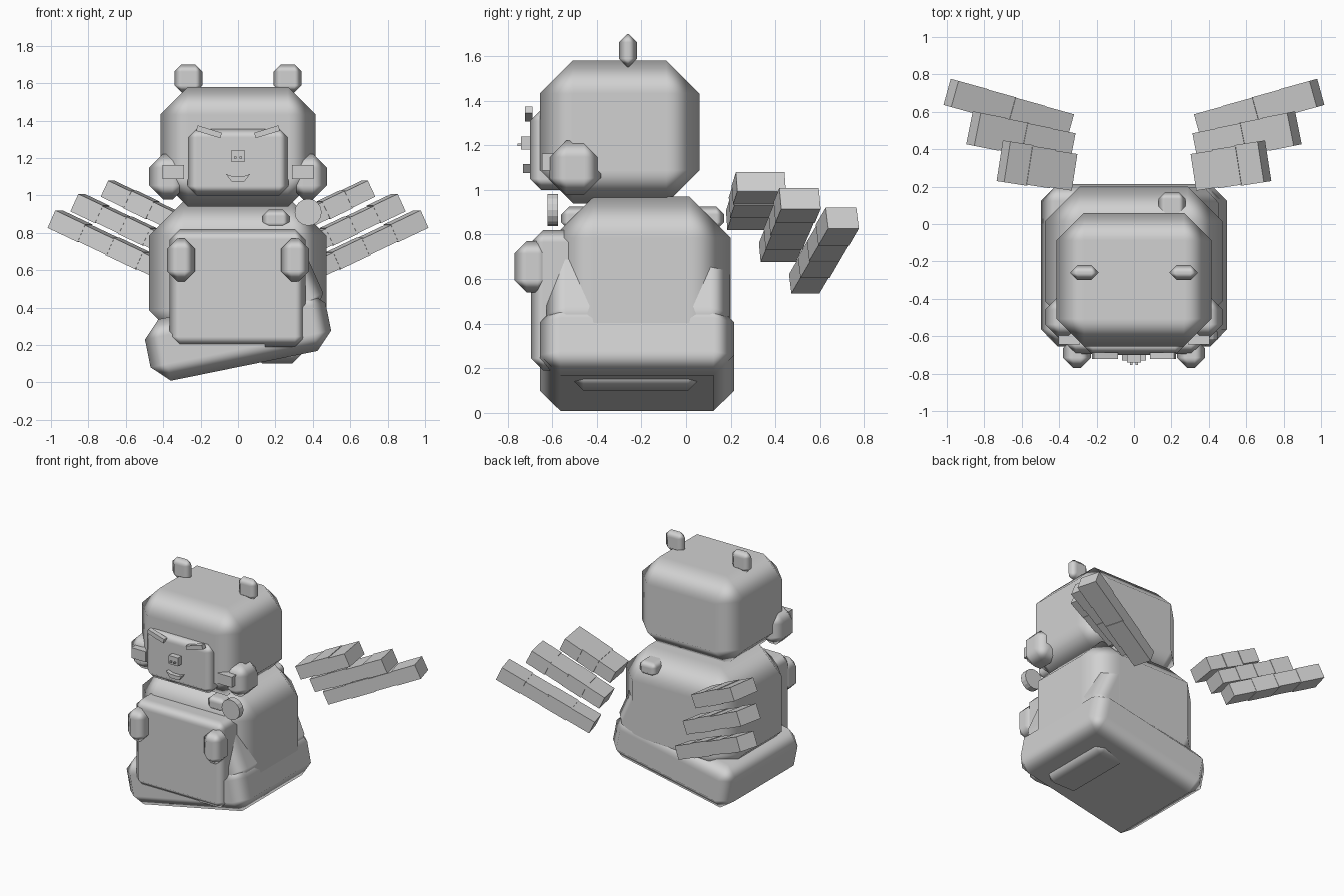
import bpy, bmesh, math
from mathutils import Vector, Matrix

if "Cube" in bpy.data.objects:
    bpy.data.objects.remove(bpy.data.objects["Cube"])

GREY = bpy.data.materials.new("plain grey")
GREY.diffuse_color = (0.64, 0.64, 0.64, 1)
GREY.use_nodes = True
GREY.node_tree.nodes["Principled BSDF"].inputs["Base Color"].default_value = GREY.diffuse_color


def finish(name, bm, matrix=None):
    me = bpy.data.meshes.new(name)
    bm.to_mesh(me)
    bm.free()
    me.materials.append(GREY)
    ob = bpy.data.objects.new(name, me)
    bpy.context.collection.objects.link(ob)
    if matrix is not None:
        ob.matrix_world = matrix
    return ob


def box(name, centre, size, chamfer=0.0, tilt=0.0, quat=None):
    """Box, optionally chamfered and softly shaded; tilt lifts its +x side."""
    bm = bmesh.new()
    bmesh.ops.create_cube(bm, size=1)
    bmesh.ops.scale(bm, vec=size, verts=bm.verts)
    if chamfer:
        for f in bm.faces:
            f.smooth = True
    rot = quat.to_matrix().to_4x4() if quat else Matrix.Rotation(math.radians(-tilt), 4, 'Y')
    ob = finish(name, bm, Matrix.Translation(centre) @ rot)
    if chamfer:
        b = ob.modifiers.new("chamfer", 'BEVEL')
        b.width = chamfer
        b.segments = 1
        b.limit_method = 'NONE'
        b.harden_normals = True
    return ob


def span(name, x, y, z, chamfer=0.0):
    """Box given by its ranges."""
    r = (x, y, z)
    return box(name, [(a + b) / 2 for a, b in r], [b - a for a, b in r], chamfer)


def extrude(name, pts, y0, y1):
    """Front outline (x, z) given thickness along y."""
    bm = bmesh.new()
    f = bm.faces.new([bm.verts.new((x, y0, z)) for x, z in pts])
    g = bmesh.ops.extrude_face_region(bm, geom=[f])
    vs = [v for v in g["geom"] if isinstance(v, bmesh.types.BMVert)]
    bmesh.ops.translate(bm, vec=(0, y1 - y0, 0), verts=vs)
    bmesh.ops.recalc_face_normals(bm, faces=bm.faces)
    return finish(name, bm)


# Head and face
span("head", (-0.415, 0.415), (-0.655, 0.06), (0.94, 1.58), 0.148)
span("muzzle", (-0.27, 0.27), (-0.70, -0.50), (1.0, 1.36), 0.05)
span("nose", (-0.037, 0.037), (-0.74, -0.69), (1.18, 1.24))
arc = [(-0.065, 1.115), (-0.035, 1.075), (0.035, 1.075), (0.065, 1.115),
       (0.03, 1.102), (-0.03, 1.102)]
extrude("mouth", arc, -0.73, -0.69)

for s, side in ((-1, "left"), (1, "right")):
    box(f"ear_{side}", (s * 0.265, -0.26, 1.625), (0.15, 0.08, 0.15), 0.038)
    box(f"brow_{side}", (s * 0.155, -0.705, 1.34), (0.135, 0.035, 0.03), tilt=s * 17)
    box(f"nostril_{side}", (s * 0.015, -0.745, 1.203), (0.012, 0.02, 0.012))
    box(f"cheek_{side}", (s * 0.375, -0.497, 1.1), (0.2, 0.23, 0.245), 0.075)
    box(f"cheek_block_{side}", (s * 0.345, -0.605, 1.125), (0.115, 0.08, 0.075))
    box(f"paw_{side}", (s * 0.305, -0.69, 0.655), (0.15, 0.16, 0.23), 0.055)

# Body, belly panel and tilted seat
span("body", (-0.475, 0.472), (-0.60, 0.20), (0.2, 0.97), 0.185)
span("belly_panel", (-0.365, 0.36), (-0.695, -0.45), (0.19, 0.82), 0.055)
box("seat", (0, -0.22, 0.253), (0.985, 0.87, 0.335), 0.092, tilt=11.5)
box("side_pad", (0.29, -0.215, 0.53), (0.26, 0.82, 0.40), 0.085, tilt=24)
span("underside_bump", (0.06, 0.36), (-0.53, 0.08), (0.10, 0.40), 0.07)
span("shoulder_bar", (0.13, 0.275), (-0.56, 0.17), (0.82, 0.925), 0.035)

# Round badge on the shoulder
badge = [(0.375 + 0.072 * math.cos(a * math.pi / 8), 0.91 + 0.072 * math.sin(a * math.pi / 8))
         for a in range(16)]
extrude("badge", badge, -0.62, -0.575)

# Wings: three rows of blocks (inner end, outer end, count, depth)
rows = [((0.34, 0.28, 0.865), (0.695, 0.335, 1.035), 3, 0.22),
        ((0.35, 0.41, 0.72), (0.855, 0.51, 0.96), 4, 0.18),
        ((0.36, 0.53, 0.58), (0.975, 0.70, 0.872), 4, 0.145)]
for r, (a, b, n, depth) in enumerate(rows, 1):
    for s, side in ((-1, "left"), (1, "right")):
        p, q = Vector((s * a[0], *a[1:])), Vector((s * b[0], *b[1:]))
        d = q - p
        quat = d.to_track_quat('X', 'Z')
        for i in range(n):
            k = i / (n - 1)
            c = p + d * ((i + 0.5) / n)
            box(f"wing_{side}_row_{r}_block_{i + 1}", c,
                (d.length / n * 1.04, depth * (0.9 + 0.1 * k), 0.095 + 0.008 * (i % 2)), quat=quat)
